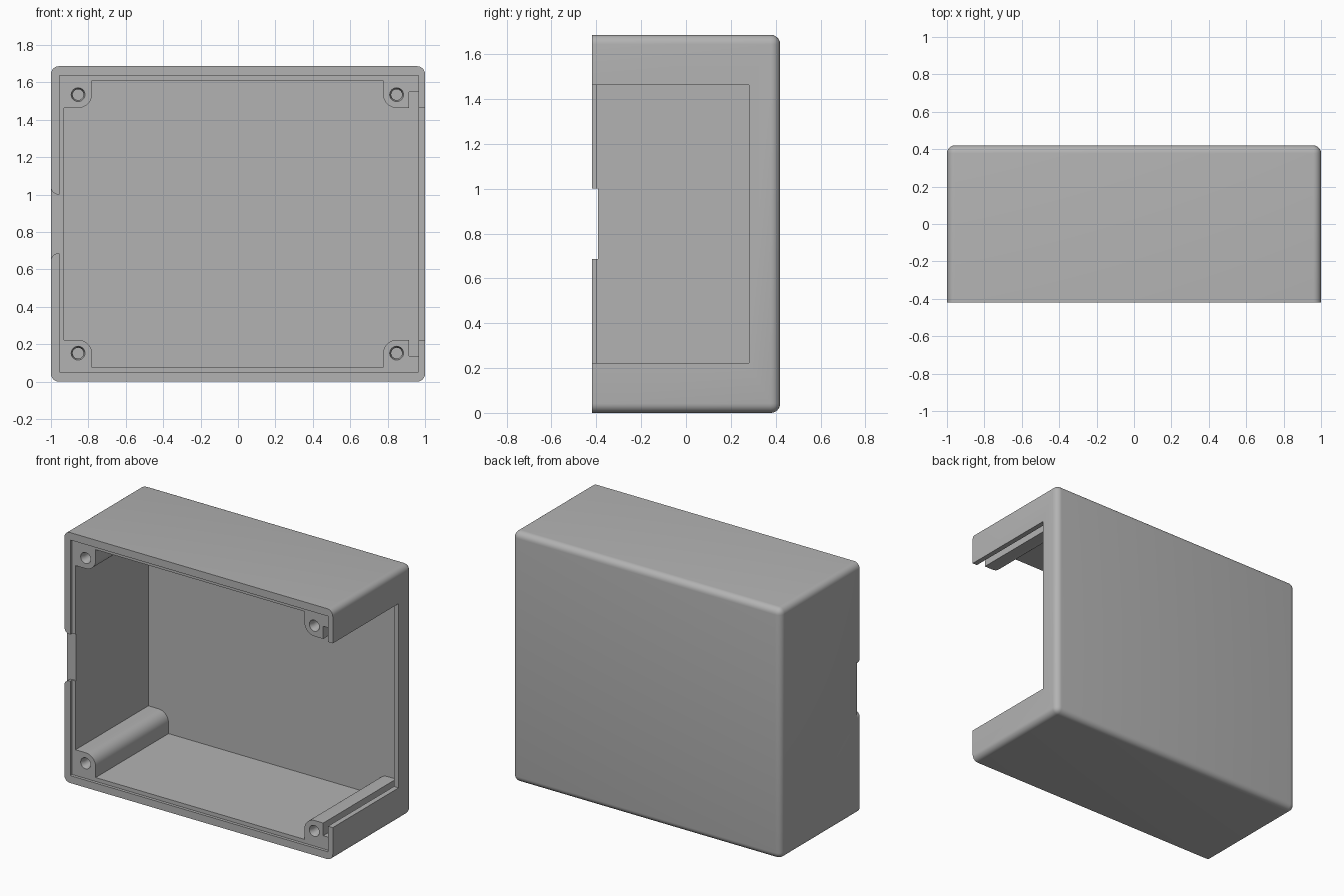
import bpy, bmesh, math

cube = bpy.data.objects.get("Cube")
if cube:
    bpy.data.objects.remove(cube, do_unlink=True)

H = 1.686          # height
D = 0.42           # half depth
FLOOR = 0.375      # inner face of the back wall
LEDGE = -0.40      # level of the lid ledge and screw posts
POST_R = 0.075     # rounding of the screw posts

grey = bpy.data.materials.new("enclosure grey")
grey.use_nodes = True
grey.diffuse_color = (0.45, 0.45, 0.45, 1)
grey.node_tree.nodes["Principled BSDF"].inputs["Base Color"].default_value = (0.45, 0.45, 0.45, 1)


def make_object(name, bm):
    bmesh.ops.recalc_face_normals(bm, faces=bm.faces)
    mesh = bpy.data.meshes.new(name)
    bm.to_mesh(mesh)
    bm.free()
    mesh.materials.append(grey)
    obj = bpy.data.objects.new(name, mesh)
    bpy.context.collection.objects.link(obj)
    return obj


def prism(name, profile, y0, y1):
    """Extrude an (x, z) outline from y0 to y1."""
    bm = bmesh.new()
    face = bm.faces.new([bm.verts.new((x, y0, z)) for x, z in profile])
    ext = bmesh.ops.extrude_face_region(bm, geom=[face])
    verts = [v for v in ext["geom"] if isinstance(v, bmesh.types.BMVert)]
    bmesh.ops.translate(bm, verts=verts, vec=(0, y1 - y0, 0))
    return make_object(name, bm)


def rect(x0, x1, z0, z1):
    return [(x0, z0), (x1, z0), (x1, z1), (x0, z1)]


def arc(cx, cz, r, a0, a1, n=10):
    return [(cx + r * math.cos(math.radians(a0 + (a1 - a0) * i / n)),
             cz + r * math.sin(math.radians(a0 + (a1 - a0) * i / n))) for i in range(n + 1)]


def mirror_z(points):
    """Close an upper half outline with its mirrored lower half."""
    return points + [(x, H - z) for x, z in reversed(points)]


def screw_hole(x, z):
    """Blind hole with a small countersink."""
    bm = bmesh.new()
    n = 32
    rings = []
    for y, r in ((-0.45, 0.037), (LEDGE, 0.037), (LEDGE + 0.03, 0.029), (0.0, 0.029)):
        rings.append([bm.verts.new((x + r * math.cos(2 * math.pi * i / n), y,
                                    z + r * math.sin(2 * math.pi * i / n))) for i in range(n)])
    for a, b in zip(rings, rings[1:]):
        for i in range(n):
            j = (i + 1) % n
            bm.faces.new((a[i], a[j], b[j], b[i]))
    bm.faces.new(rings[0])
    bm.faces.new(rings[-1])
    return make_object("screw_hole_cutter", bm)


# Outer block, rounded everywhere except around the open front
bm = bmesh.new()
bmesh.ops.create_cube(bm, size=1)
for v in bm.verts:
    v.co = (v.co.x * 2, v.co.y * 2 * D, (v.co.z + 0.5) * H)
edges = [e for e in bm.edges if any(v.co.y > 0 for v in e.verts)]
bmesh.ops.bevel(bm, geom=edges, offset=0.042, segments=6, profile=0.5, affect='EDGES')
shell = make_object("enclosure_shell", bm)

# Cavity outline leaves four rounded screw posts and the panel slot on the left side
post_z = 1.463
upper = [(-0.93, post_z)]
upper += arc(-0.855, post_z + POST_R, POST_R, -90, 0)
upper += [(-0.78, 1.61), (0.775, 1.61)]
upper += arc(0.85, post_z + POST_R, POST_R, 180, 270)
upper += [(0.915, post_z), (0.915, 1.548), (0.965, 1.548)]
cutters = [prism("cavity_cutter", mirror_z(upper), -0.5, FLOOR)]

# Shallow ledge for the lid
cutters.append(prism("ledge_cutter", rect(-0.955, 0.965, 0.05, H - 0.05), -0.5, LEDGE))

# Large window for the side panel
cutters.append(prism("panel_window_cutter", rect(0.94, 1.1, H - post_z, post_z), -0.5, 0.28))

# Shallow rim notch with rounded outer corners on the right side
notch = [(-1.1, 1.04)] + arc(-0.96, 1.04, 0.04, 180, 270, 6) + [(-0.88, 1.0)]
cutters.append(prism("rim_notch_cutter", mirror_z(notch), -0.5, -0.393))

# Screw holes in the posts
for x in (-0.855, 0.848):
    for z in (0.152, H - 0.152):
        cutters.append(screw_hole(x, z))

# Cut everything out of the block, then discard the cutters
bpy.context.view_layer.objects.active = shell
for cutter in cutters:
    cutter.hide_render = True
    mod = shell.modifiers.new("cut", 'BOOLEAN')
    mod.operation = 'DIFFERENCE'
    mod.solver = 'EXACT'
    mod.object = cutter
    bpy.ops.object.modifier_apply(modifier=mod.name)
    bpy.data.objects.remove(cutter, do_unlink=True)

bpy.ops.object.select_all(action='DESELECT')
shell.select_set(True)
bpy.ops.object.shade_smooth_by_angle(angle=math.radians(30))
